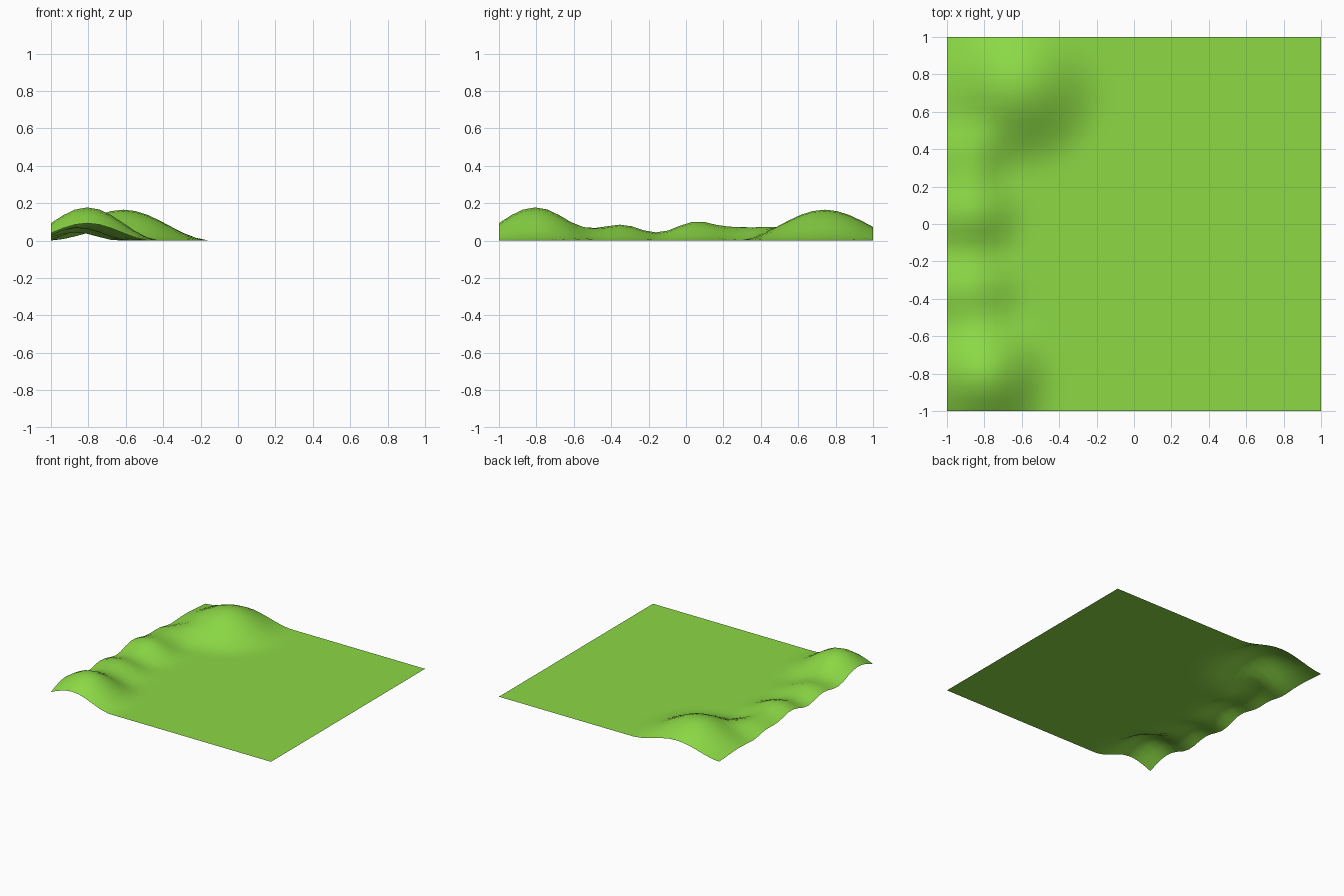
import bpy
import bmesh
from math import cos, pi, hypot

cube = bpy.data.objects.get("Cube")
if cube:
    bpy.data.objects.remove(cube, do_unlink=True)

# Grass colour
grass = bpy.data.materials.new("grass_green")
grass.use_nodes = True
colour = (0.262, 0.694, 0.06, 1)
grass.diffuse_color = colour
bsdf = grass.node_tree.nodes["Principled BSDF"]
bsdf.inputs["Base Color"].default_value = colour
bsdf.inputs["Roughness"].default_value = 0.9

# Hills along one edge: centre x, centre y, height, radius
HILLS = [
    (-0.806, -0.806, 0.177, 0.40),
    (-0.87, -0.355, 0.085, 0.31),
    (-0.87, 0.065, 0.102, 0.31),
    (-0.87, 0.37, 0.070, 0.25),
    (-0.613, 0.742, 0.165, 0.48),
]


def ground_height(x, y):
    """Sum of soft round bumps that fade to flat ground."""
    total = 0
    for cx, cy, height, radius in HILLS:
        d = hypot(x - cx, y - cy)
        if d < radius:
            total += height * (0.5 + 0.5 * cos(pi * d / radius))
    return total


# Open ground sheet, raised into hills
bm = bmesh.new()
bmesh.ops.create_grid(bm, x_segments=31, y_segments=31, size=1)
for v in bm.verts:
    v.co.z = ground_height(v.co.x, v.co.y)
for f in bm.faces:
    f.smooth = True
mesh = bpy.data.meshes.new("grassy_ground")
bm.to_mesh(mesh)
bm.free()
mesh.materials.append(grass)
ground = bpy.data.objects.new("grassy_ground", mesh)
bpy.context.collection.objects.link(ground)
